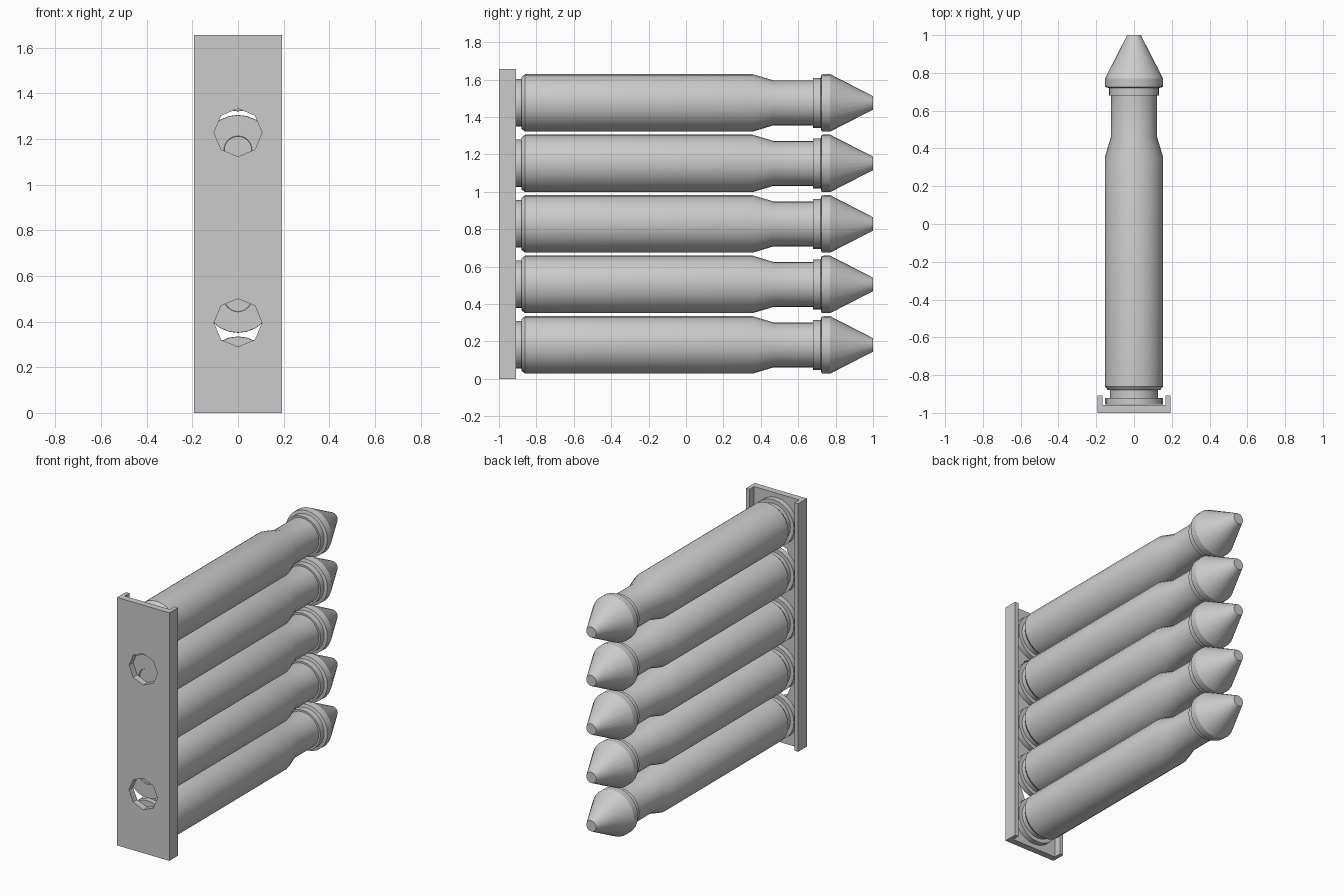
import bpy, bmesh, math

if "Cube" in bpy.data.objects:
    bpy.data.objects.remove(bpy.data.objects["Cube"])

HEIGHT = 1.656
SIDES = 24


def mesh_object(name, bm):
    bmesh.ops.recalc_face_normals(bm, faces=bm.faces)
    mesh = bpy.data.meshes.new(name)
    bm.to_mesh(mesh)
    bm.free()
    obj = bpy.data.objects.new(name, mesh)
    bpy.context.collection.objects.link(obj)
    return obj


def lathe(name, profile, z):
    """Revolve (y, radius) rings about the y axis and cap both ends."""
    bm = bmesh.new()
    rings = []
    for y, r in profile:
        angles = [2 * math.pi * i / SIDES for i in range(SIDES)]
        rings.append([bm.verts.new((r * math.cos(a), y, r * math.sin(a))) for a in angles])
    for a, b in zip(rings, rings[1:]):
        for i in range(SIDES):
            j = (i + 1) % SIDES
            bm.faces.new((a[i], a[j], b[j], b[i]))
    bm.faces.new(rings[0])
    bm.faces.new(rings[-1])
    obj = mesh_object(name, bm)
    obj.location.z = z
    bpy.ops.object.select_all(action='DESELECT')
    obj.select_set(True)
    bpy.context.view_layer.objects.active = obj
    bpy.ops.object.shade_smooth_by_angle(angle=math.radians(18))
    return obj


# Clip: U-shaped channel section extruded upwards
half = [(0.193, -1.0), (0.193, -0.908), (0.167, -0.908), (0.167, -0.957)]
section = half + [(-x, y) for x, y in reversed(half)]
bm = bmesh.new()
face = bm.faces.new([bm.verts.new((x, y, 0)) for x, y in section])
ext = bmesh.ops.extrude_face_region(bm, geom=[face])
top = [v for v in ext["geom"] if isinstance(v, bmesh.types.BMVert)]
bmesh.ops.translate(bm, verts=top, vec=(0, 0, HEIGHT))
clip = mesh_object("clip", bm)

# Octagonal holes through the back of the clip
for z in (0.395, 1.228):
    bpy.ops.mesh.primitive_cylinder_add(vertices=8, radius=0.105, depth=0.2,
                                        location=(0, -1.0, z),
                                        rotation=(math.pi / 2, 0, 0))
    cutter = bpy.context.object
    cutter.name = "hole_cutter"
    cutter.hide_render = True
    cutter.hide_set(True)
    mod = clip.modifiers.new("hole", 'BOOLEAN')
    mod.object = cutter
    mod.operation = 'DIFFERENCE'
    mod.solver = 'EXACT'

# Cartridges: primer recess, rim, groove, case, shoulder and neck, collar, nose
profile = [(-0.95, 0.06), (-0.956, 0.062), (-0.956, 0.153), (-0.92, 0.153),
           (-0.92, 0.127), (-0.88, 0.127), (-0.88, 0.138), (-0.86, 0.154),
           (0.355, 0.154), (0.465, 0.121), (0.68, 0.121), (0.68, 0.133),
           (0.72, 0.133), (0.725, 0.153), (0.77, 0.154), (1.0, 0.036)]
for i in range(5):
    lathe(f"cartridge_{i + 1}", profile, HEIGHT / 2 + (i - 2) * 0.3235)
